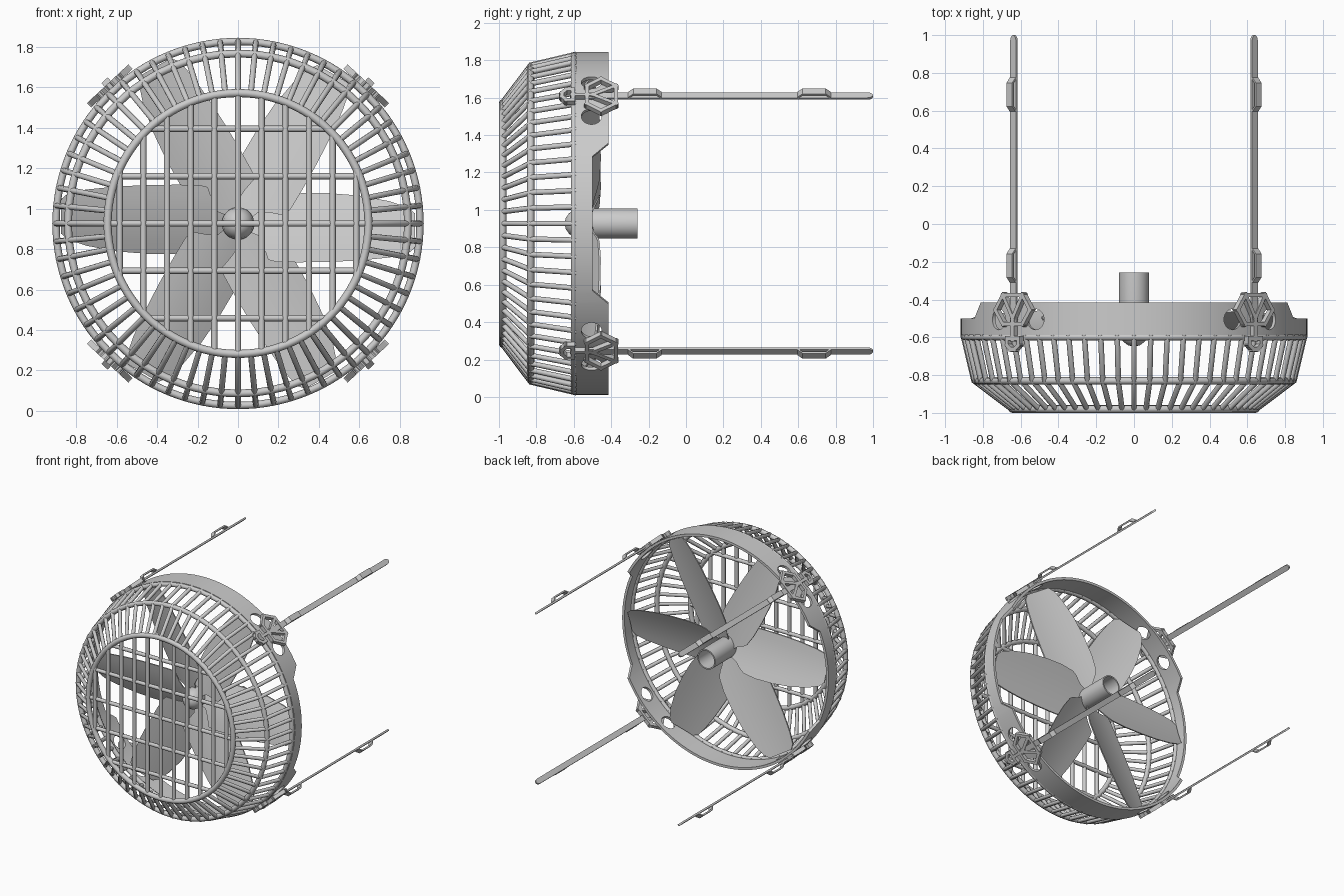
import bpy, bmesh, math
from math import sin, cos, tau, radians, sqrt
from mathutils import Vector

if "Cube" in bpy.data.objects:
    bpy.data.objects.remove(bpy.data.objects["Cube"])

ZC = 0.927                      # height of the fan axis
CORNERS = [radians(a) for a in (47, 133, 227, 313)]


def polar(r, a, y):
    return Vector((r * cos(a), y, ZC + r * sin(a)))


def smooth(ob, angle=35):
    bpy.ops.object.select_all(action='DESELECT')
    ob.select_set(True)
    bpy.context.view_layer.objects.active = ob
    bpy.ops.object.shade_smooth_by_angle(angle=radians(angle))


def finish(name, bm, angle=35):
    bmesh.ops.recalc_face_normals(bm, faces=bm.faces)
    me = bpy.data.meshes.new(name)
    bm.to_mesh(me)
    bm.free()
    ob = bpy.data.objects.new(name, me)
    bpy.context.collection.objects.link(ob)
    smooth(ob, angle)
    return ob


def tubes(name, paths, radius, closed=False):
    cu = bpy.data.curves.new(name, 'CURVE')
    cu.dimensions = '3D'
    cu.bevel_depth = radius
    cu.bevel_resolution = 2
    cu.use_fill_caps = True
    for path in paths:
        sp = cu.splines.new('POLY')
        sp.points.add(len(path) - 1)
        for p, co in zip(sp.points, path):
            p.co = (*co, 1)
        sp.use_cyclic_u = closed
    ob = bpy.data.objects.new(name, cu)
    bpy.context.collection.objects.link(ob)
    bpy.ops.object.select_all(action='DESELECT')
    ob.select_set(True)
    bpy.context.view_layer.objects.active = ob
    bpy.ops.object.convert(target='MESH')
    smooth(bpy.context.object, 50)


def loft(bm, sections, closed=False):
    rows = [[bm.verts.new(p) for p in s] for s in sections]
    n = len(rows[0])
    pairs = list(zip(rows, rows[1:] + rows[:1])) if closed else list(zip(rows, rows[1:]))
    for a, b in pairs:
        for i in range(n):
            j = (i + 1) % n
            bm.faces.new((a[i], a[j], b[j], b[i]))
    if not closed:
        bm.faces.new(rows[0])
        bm.faces.new(rows[-1])


# Guard cage: rings, bent ribs and front grille
for name, r, y, rad in (("guard_rear_ring", 0.90, -0.598, 0.018),
                        ("guard_middle_ring", 0.84, -0.83, 0.019),
                        ("guard_front_ring", 0.645, -0.98, 0.02)):
    tubes(name, [[polar(r, tau * i / 96, y) for i in range(96)]], rad, True)
RIBS = 64
tubes("guard_ribs", [[polar(0.905, a, -0.585), polar(0.848, a, -0.83), polar(0.645, a, -0.982)]
                     for a in (tau * i / RIBS for i in range(RIBS))], 0.0145)
bars = []
for k in range(-5, 6):
    x = k * 0.117
    h = sqrt(0.645 ** 2 - x * x)
    bars.append([(x, -0.98, ZC - h), (x, -0.98, ZC + h)])
for k in range(-2, 3):
    z = k * 0.234
    h = sqrt(0.645 ** 2 - z * z)
    bars.append([(-h, -0.975, ZC + z), (h, -0.975, ZC + z)])
tubes("front_grille", bars, 0.0155)

# Drum shroud with shallower left and right sides
R_OUT, R_IN = 0.918, 0.898
angles = [tau * i / 120 for i in range(120)]
for s in (0.36, 0.43):
    b = math.asin(s / R_OUT)
    angles += [b, math.pi - b, math.pi + b, tau - b]
sections = []
for a in sorted(angles):
    t = min(1, max(0, (abs(R_OUT * sin(a)) - 0.36) / 0.07))
    back = -0.5 + 0.085 * t
    sections.append([polar(R_OUT, a, -0.588), polar(R_OUT, a, back),
                     polar(R_IN, a, back), polar(R_IN, a, -0.588)])
bm = bmesh.new()
loft(bm, sections, True)
drum = finish("drum_shroud", bm, 30)

# Round holes either side of each corner
bm = bmesh.new()
for c in CORNERS:
    for d in (-8.3, 8.3):
        a = c + radians(d)
        o, t = Vector((cos(a), 0, sin(a))), Vector((-sin(a), 0, cos(a)))
        loft(bm, [[polar(r, a, -0.505) + t * 0.055 * cos(u) + Vector((0, 0.055 * sin(u), 0))
                   for u in (tau * i / 24 for i in range(24))] for r in (0.82, 1.0)])
cutter = finish("hole_cutter", bm)
cutter.hide_render = True
mod = drum.modifiers.new("holes", 'BOOLEAN')
mod.operation = 'DIFFERENCE'
mod.solver = 'EXACT'
mod.object = cutter
bpy.context.view_layer.objects.active = drum
bpy.ops.object.modifier_apply(modifier="holes")
bpy.data.objects.remove(cutter)
smooth(drum, 30)

# Corner brackets: hexagonal frame, inner spokes and ring hook
HEX = [(-0.07, -0.375), (0.07, -0.375), (0.125, -0.455), (0.07, -0.53), (-0.07, -0.53), (-0.125, -0.455)]
HOOK = [(-0.042, -0.605), (0.042, -0.605), (0.042, -0.64), (0.015, -0.663), (-0.015, -0.663), (-0.042, -0.64)]
LINKS = [((-0.07, -0.375), (0, -0.5)), ((0.07, -0.375), (0, -0.5)), ((0, -0.49), (0, -0.61))]
for n, a in enumerate(CORNERS):
    t = Vector((-sin(a), 0, cos(a)))
    bm = bmesh.new()
    for p, q in list(zip(HEX, HEX[1:] + HEX[:1])) + list(zip(HOOK, HOOK[1:] + HOOK[:1])) + LINKS:
        p, q = Vector(p), Vector(q)
        d = (q - p).normalized() * 0.011
        side = Vector((-d.y, d.x))
        loft(bm, [[polar(r, a, e.y + s * side.y) + t * (e.x + s * side.x)
                   for r, s in ((0.915, -1), (0.945, -1), (0.945, 1), (0.915, 1))]
                  for e in (p - d, q + d)])
    finish(f"corner_bracket_{n + 1}", bm)

    # Mounting rail with a rounded end and two raised loops
    def ribbon(pts, th=0.014):
        loft(bm, [[polar(0.932 + r + k * th / 2, a, y) + t * w
                   for k, w in ((-1, -w), (1, -w), (1, w), (-1, w))] for y, r, w in pts])
    bm = bmesh.new()
    ribbon([(-0.52, 0, 0.021), (0.97, 0, 0.021), (0.985, 0, 0.018), (0.995, 0, 0.011), (1.0, 0, 0.003)])
    for y in (-0.22, 0.685):
        ribbon([(y - 0.09, 0.004, 0.021), (y - 0.062, 0.03, 0.021),
                (y + 0.062, 0.03, 0.021), (y + 0.09, 0.004, 0.021)], 0.012)
    finish(f"mounting_rail_{n + 1}", bm, 25)

# Hub: hollow motor tube and domed nose, one lathe profile
prof = [(0.003, -0.648), (0.03, -0.643), (0.055, -0.625), (0.073, -0.598), (0.08, -0.56),
        (0.08, -0.258), (0.07, -0.258), (0.07, -0.5), (0.003, -0.5)]
bm = bmesh.new()
loft(bm, [[polar(r, tau * i / 40, y) for r, y in prof] for i in range(40)], True)
finish("hub", bm, 40)

# Six pitched paddle blades: radius, lower and upper chord edge
BLADE = [(0.05, -0.04, 0.06), (0.10, -0.06, 0.08), (0.125, -0.11, 0.10), (0.15, -0.18, 0.12),
         (0.19, -0.19, 0.14), (0.30, -0.192, 0.152), (0.45, -0.19, 0.15), (0.60, -0.183, 0.138),
         (0.75, -0.168, 0.11), (0.84, -0.15, 0.08), (0.875, -0.12, 0.05)]
for n in range(6):
    a = tau * n / 6
    u, v = Vector((cos(a), 0, sin(a))), Vector((-sin(a), 0, cos(a)))
    bm = bmesh.new()
    secs = []
    for r, lo, hi in BLADE:
        row = []
        for i in range(7):
            c = lo + (hi - lo) * i / 6
            y = -0.53 + 0.36 * c + 0.5 * (c + 0.02) ** 2
            row.append(Vector((0, y, ZC)) + u * r + v * c)
        off = Vector((0, 0.005, 0))
        secs.append([p - off for p in row] + [p + off for p in reversed(row)])
    loft(bm, secs)
    finish(f"fan_blade_{n + 1}", bm, 40)
